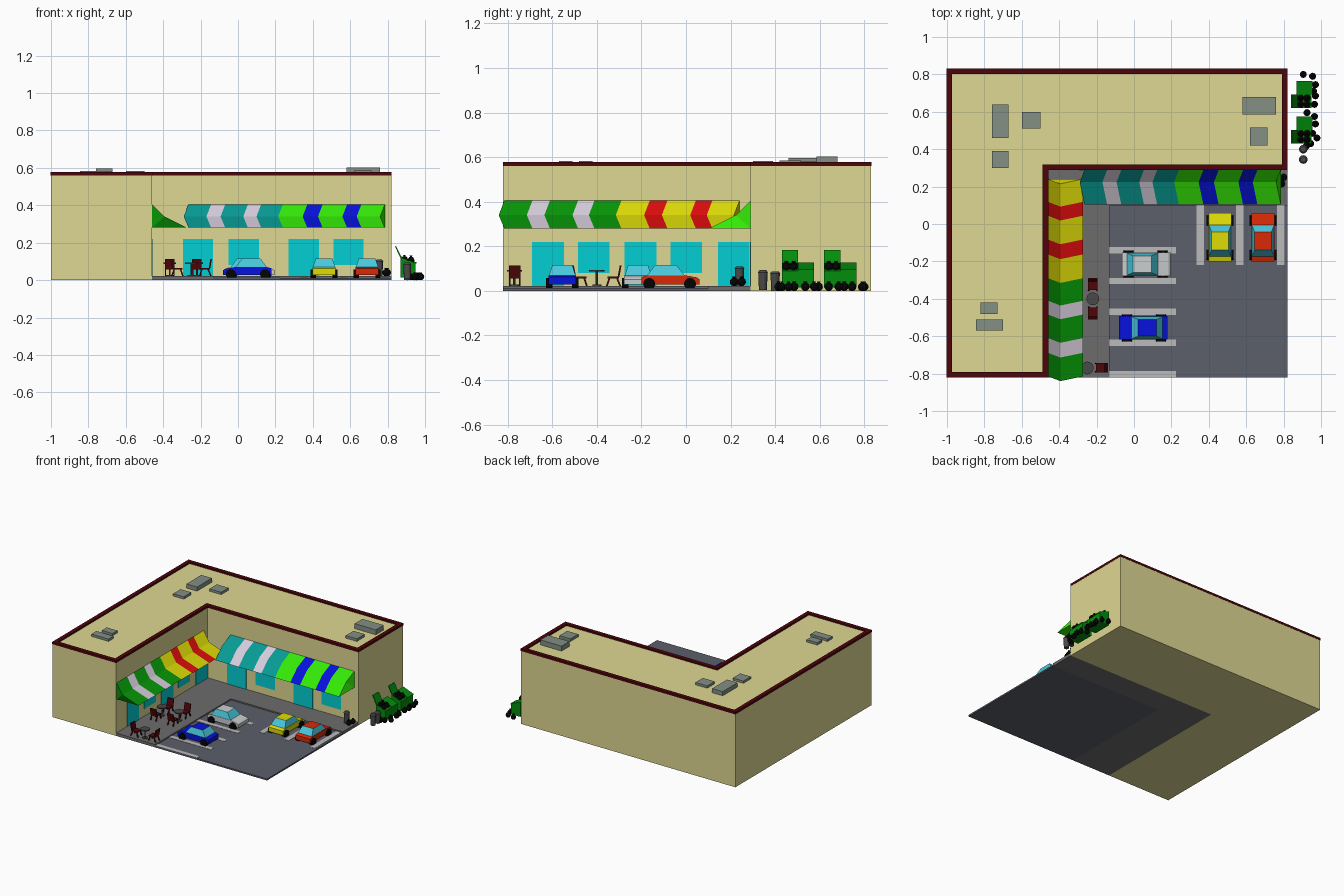
import bpy, bmesh, math
from mathutils import Matrix, Vector

if "Cube" in bpy.data.objects:
    bpy.data.objects.remove(bpy.data.objects["Cube"])

COLORS = dict(wall=(222, 215, 145), trim=(78, 12, 18), walk=(108, 108, 108), road=(93, 95, 106),
              line=(185, 185, 185), glass=(10, 205, 210), unit=(130, 142, 132), black=(12, 12, 12),
              can=(75, 75, 75), bin=(10, 140, 20), wood=(80, 14, 18), teal=(16, 155, 148),
              white=(215, 205, 220), lime=(55, 235, 15), blue=(15, 25, 220), green=(15, 150, 15),
              yellow=(222, 220, 15), red=(222, 20, 20), orange=(215, 45, 15), silver=(200, 205, 205),
              pane=(75, 200, 220), curb=(60, 60, 64))
MATS = {}


def mat(key):
    if key not in MATS:
        m = bpy.data.materials.new(key)
        m.diffuse_color = [(c / 255) ** 2.2 for c in COLORS[key]] + [1]
        m.use_nodes = True
        m.node_tree.nodes["Principled BSDF"].inputs["Base Color"].default_value = m.diffuse_color
        MATS[key] = m
    return MATS[key]


def finish(name, bm, *keys, M=None):
    bmesh.ops.recalc_face_normals(bm, faces=bm.faces)
    if M:
        bm.transform(M)
    me = bpy.data.meshes.new(name)
    bm.to_mesh(me)
    bm.free()
    for k in keys:
        me.materials.append(mat(k))
    ob = bpy.data.objects.new(name, me)
    bpy.context.collection.objects.link(ob)
    return ob


def box(name, x0, x1, y0, y1, z0, z1, key, M=None):
    bm = bmesh.new()
    S = Matrix.Diagonal((x1 - x0, y1 - y0, z1 - z0, 1))
    bmesh.ops.create_cube(bm, size=1, matrix=Matrix.Translation(((x0 + x1) / 2, (y0 + y1) / 2, (z0 + z1) / 2)) @ S)
    return finish(name, bm, key, M=M)


def prism(name, pts, vec, key, M=None):
    bm = bmesh.new()
    f = bm.faces.new([bm.verts.new(p) for p in pts])
    r = bmesh.ops.extrude_face_region(bm, geom=[f])
    bmesh.ops.translate(bm, vec=Vector(vec), verts=[v for v in r['geom'] if isinstance(v, bmesh.types.BMVert)])
    return finish(name, bm, key, M=M)


def cyl(name, x, y, z0, z1, r, key, n=14, r2=None):
    bm = bmesh.new()
    bmesh.ops.create_cone(bm, cap_ends=True, segments=n, radius1=r, radius2=r2 or r, depth=z1 - z0,
                          matrix=Matrix.Translation((x, y, (z0 + z1) / 2)))
    return finish(name, bm, key)


def bag(x, y, z=0.018, r=0.019):
    bm = bmesh.new()
    bmesh.ops.create_uvsphere(bm, u_segments=10, v_segments=6, radius=r, matrix=Matrix.Translation((x, y, z)))
    bmesh.ops.create_cone(bm, segments=6, radius1=0.004, radius2=0.008, depth=0.01,
                          matrix=Matrix.Translation((x, y, z + r)))
    finish("trash_bag", bm, 'black')


# L-shaped building and roof trim
def outline(d):
    return [(-1 + d, -.82 + d), (-.46 - d, -.82 + d), (-.46 - d, .29 + d),
            (.82 - d, .29 + d), (.82 - d, .83 - d), (-1 + d, .83 - d)]


prism("building", [(x, y, 0) for x, y in outline(0)], (0, 0, .565), 'wall')
bm = bmesh.new()
L = [[bm.verts.new((x, y, z)) for x, y in outline(d)]
     for d, z in ((-.002, .56), (-.002, .577), (.028, .577), (.028, .56))]
for a in range(4):
    for i in range(6):
        j = (i + 1) % 6
        b = (a + 1) % 4
        bm.faces.new((L[a][i], L[a][j], L[b][j], L[b][i]))
finish("roof_trim", bm, 'trim')

# Roof units
for x0, x1, y0, y1, z in [(-.76, -.67, .46, .64, .597), (-.6, -.5, .51, .6, .583), (-.76, -.67, .3, .39, .583),
                          (-.82, -.73, -.48, -.42, .583), (-.845, -.7, -.57, -.51, .583),
                          (.58, .76, .585, .68, .603), (.62, .715, .42, .515, .585)]:
    box("roof_unit", x0, x1, y0, y1, .56, z, 'unit')

# Pavement, road, curb edge and parking lines
prism("sidewalk", [(-.46, -.82, 0), (-.13, -.82, 0), (-.13, .1, 0), (.82, .1, 0), (.82, .29, 0), (-.46, .29, 0)],
      (0, 0, .022), 'walk')
box("road", -.13, .82, -.82, .1, 0, .012, 'road')
for y in (-.14, -.305, -.47, -.635, -.803):
    box("parking_line", -.13, .225, y - .017, y + .017, .01, .014, 'line')
for x in (.355, .565, .785):
    box("parking_line", x - .02, x + .02, -.22, .1, .01, .014, 'line')

# Doors and windows
for a, z in ((-.295, .022), (-.05, .08), (.27, .022), (.51, .08)):
    box("shop_opening", a, a + .162, .286, .292, z, .22, 'glass')
for a, z in ((-.69, .022), (-.485, .08), (-.275, .022), (-.07, .08), (.143, .022)):
    box("shop_opening", -.462, -.456, a, a + .142, z, .22, 'glass')


# Striped awnings: u runs along the wall, out away from it
def awning(name, u0, u1, place, main, stripe):
    bm = bmesh.new()
    prof = [(0, .405, 0), (.065, .34, -.025), (.185, .28, 0), (0, .28, 0)]
    rows = [[bm.verts.new(place(u0 + (u1 - u0) * f + s, o, z)) for o, z, s in prof]
            for f in (0, .24, .39, .63, .77, 1)]
    for i in range(5):
        for k in range(4):
            n = (k + 1) % 4
            f = bm.faces.new((rows[i][k], rows[i][n], rows[i + 1][n], rows[i + 1][k]))
            f.material_index = i % 2
    for r in (rows[0], rows[-1]):
        for tri in ((r[0], r[1], r[3]), (r[1], r[2], r[3])):
            bm.faces.new(tri)
    finish(name, bm, main, stripe)


back = lambda u, o, z: (u, .289 - o, z)
side = lambda u, o, z: (-.459 + o, u, z)
awning("teal_awning", -.265, .24, back, 'teal', 'white')
awning("lime_awning", .24, .785, back, 'lime', 'blue')
awning("green_awning", -.815, -.29, side, 'green', 'white')
awning("yellow_awning", -.29, .24, side, 'yellow', 'red')


# Cars: hood points to local -x
def car(x, y, ang, key):
    M = Matrix.Translation((x, y, 0)) @ Matrix.Rotation(ang, 4, 'Z')
    prof = [(-.13, .028), (-.13, .052), (-.12, .06), (-.065, .07), (.105, .07), (.13, .062), (.13, .028)]
    prism("car_body", [(u, -.062, z) for u, z in prof], (0, .124, 0), key, M)
    bm = bmesh.new()
    R = []
    for b, t in ((-.065, -.028), (.025, .022), (.105, .07)):
        R.append([bm.verts.new(p) for p in ((b, -.06, .068), (t, -.045, .115), (t, .045, .115), (b, .06, .068))])
    panes = [bm.faces.new(R[0]), bm.faces.new(R[2])]
    for i in (0, 1):
        panes += [bm.faces.new((R[i][k], R[i][k + 1], R[i + 1][k + 1], R[i + 1][k])) for k in (0, 2)]
        bm.faces.new((R[i][1], R[i][2], R[i + 1][2], R[i + 1][1]))
    bmesh.ops.inset_individual(bm, faces=panes, thickness=.006)
    for f in panes:
        f.material_index = 1
    finish("car_cabin", bm, key, 'pane', M=M)
    for u in (-.088, .095):
        for v in (-.058, .058):
            bm = bmesh.new()
            bmesh.ops.create_cone(bm, cap_ends=True, segments=14, radius1=.027, radius2=.027, depth=.028,
                                  matrix=Matrix.Translation((u, v, .031)) @ Matrix.Rotation(math.pi / 2, 4, 'X'))
            finish("car_wheel", bm, 'black', M=M)


car(.05, -.555, 0, 'blue')
car(.065, -.215, math.pi, 'silver')
car(.46, -.07, -math.pi / 2, 'yellow')
car(.69, -.07, -math.pi / 2, 'orange')


# Chairs (back rest on local +x side) and tables
def chair(x, y, ang):
    M = Matrix.Translation((x, y, .022)) @ Matrix.Rotation(ang, 4, 'Z')
    box("chair_seat", -.028, .025, -.026, .026, .034, .042, 'wood', M)
    prism("chair_back", [(.018, -.026, .04), (.026, -.026, .04), (.036, -.026, .092), (.028, -.026, .092)],
          (0, .052, 0), 'wood', M)
    for v in (-.026, .019):
        for a, b in ((-.018, -.03), (.015, .03)):
            prism("chair_leg", [(b - .004, v, 0), (b + .004, v, 0), (a + .004, v, .036), (a - .004, v, .036)],
                  (0, .007, 0), 'wood', M)


def table(x, y):
    cyl("table_top", x, y, .086, .093, .034, 'can', 18)
    cyl("table_post", x, y, .022, .088, .005, 'can', 8)
    cyl("table_foot", x, y, .02, .028, .02, 'can', 12)


for x in (-.22, -.365):
    table(x, -.4)
    chair(x, -.325, math.pi / 2)
    chair(x, -.475, -math.pi / 2)
table(-.25, -.77)
chair(-.175, -.768, 0)
chair(-.325, -.768, math.pi)


# Dumpsters with one lid open, one closed
for y in (.43, .62):
    prism("dumpster", [(.87, y, .015), (.95, y, .015), (.95, y, .09), (.87, y, .12)], (0, .145, 0), 'bin')
    prism("closed_lid", [(.868, y + .073, .12), (.955, y + .073, .088), (.955, y + .073, .095),
                         (.868, y + .073, .128)], (0, .072, 0), 'bin')
    prism("open_lid", [(.868, y, .12), (.874, y, .124), (.845, y, .183), (.839, y, .18)], (0, .072, 0), 'bin')
    for dx in (.89, .925):
        for dy in (.02, .053):
            bag(dx, y + dy, .208 - dx * .11, .019)

# Trash bags and cans
for p in [(.905, .8), (.955, .79), (.97, .745), (.97, .685), (.965, .64), (.925, .595), (.965, .575),
          (.97, .535), (.955, .485), (.978, .46), (.92, .415), (.96, .71), (.945, .43)]:
    bag(*p)
bag(.8, .25, .04)
bag(.79, .215, .04)
for x, y, z in ((.905, .4, 0), (.905, .345, .005), (.755, .24, .022)):
    cyl("trash_can", x, y, z, z + .078, .018, 'can', 14, .021)
    cyl("can_lid", x, y, z + .078, z + .088, .023, 'can', 14, .015)
